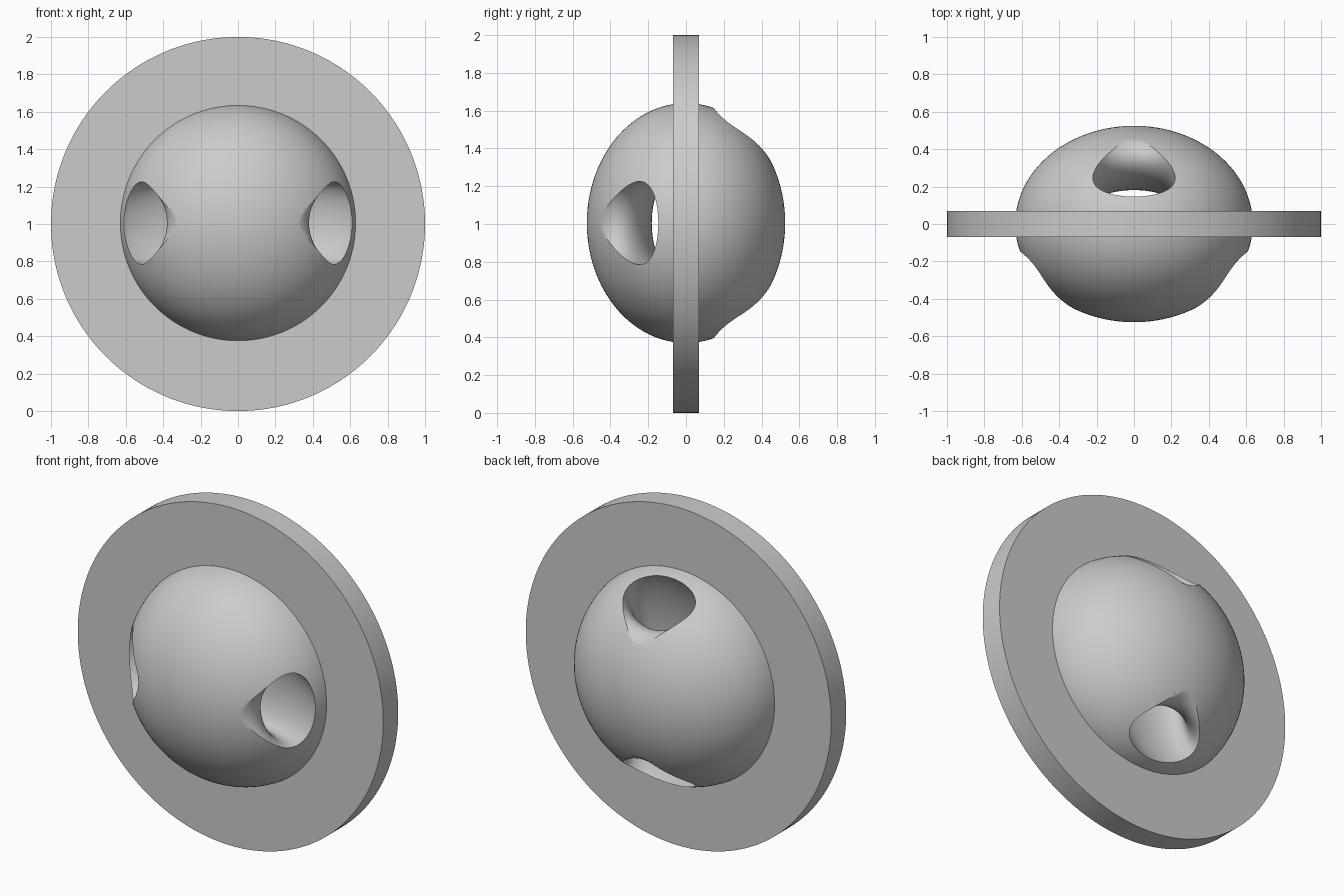
import bpy
import bmesh
from math import pi, radians
from mathutils import Vector

if "Cube" in bpy.data.objects:
    bpy.data.objects.remove(bpy.data.objects["Cube"])

CENTRE_Z = 1.005

grey = bpy.data.materials.new("light grey")
grey.use_nodes = True
grey.diffuse_color = (0.6, 0.6, 0.6, 1)
grey.node_tree.nodes["Principled BSDF"].inputs["Base Color"].default_value = (0.6, 0.6, 0.6, 1)


def smooth(obj, angle):
    bpy.ops.object.select_all(action="DESELECT")
    obj.select_set(True)
    bpy.context.view_layer.objects.active = obj
    bpy.ops.object.shade_smooth_by_angle(angle=radians(angle))


def apply_transform():
    bpy.ops.object.transform_apply(location=True, rotation=True, scale=True)


def tunnel_cutter(name, side, turned):
    """Flattened torus that hollows a curved passage through one face."""
    bpy.ops.mesh.primitive_torus_add(
        major_radius=0.57, minor_radius=0.19, major_segments=128, minor_segments=64)
    cutter = bpy.context.object
    cutter.name = name
    cutter.scale = (1, 0.47, 1.16)
    apply_transform()
    cutter.rotation_euler.y = pi / 2 if turned else 0
    cutter.location = (0, side * 0.36, CENTRE_Z)
    apply_transform()
    cutter.hide_render = True
    return cutter


# Domed body with its poles on the front and back
bpy.ops.mesh.primitive_uv_sphere_add(segments=128, ring_count=64, radius=1)
body = bpy.context.object
body.name = "domed_body"
body.rotation_euler.x = pi / 2
apply_transform()
body.scale = (0.635, 0.525, 0.635)
body.location.z = CENTRE_Z
apply_transform()
body.data.materials.append(grey)

# Sideways tunnel in the front, upright tunnel in the back
cutters = [tunnel_cutter("front_tunnel", -1, False),
           tunnel_cutter("back_tunnel", 1, True)]
for cutter in cutters:
    cut = body.modifiers.new(cutter.name, "BOOLEAN")
    cut.operation = "DIFFERENCE"
    cut.solver = "EXACT"
    cut.object = cutter
    bpy.context.view_layer.objects.active = body
    bpy.ops.object.modifier_apply(modifier=cut.name)
    bpy.data.objects.remove(cutter)
smooth(body, 30)

# Flat flange around the body, spun from a rectangle
bm = bmesh.new()
inner, outer, half = 0.59, 1.0, 0.07
corners = [bm.verts.new((x, y, 0)) for x, y in
           ((inner, -half), (outer, -half), (outer, half), (inner, half))]
edges = [bm.edges.new((corners[i], corners[(i + 1) % 4])) for i in range(4)]
bmesh.ops.spin(bm, geom=corners + edges, cent=Vector((0, 0, 0)), axis=Vector((0, 1, 0)),
               angle=2 * pi, steps=160, use_merge=True)
bmesh.ops.remove_doubles(bm, verts=bm.verts, dist=0.0001)
bmesh.ops.recalc_face_normals(bm, faces=bm.faces)
mesh = bpy.data.meshes.new("flange_ring")
bm.to_mesh(mesh)
bm.free()
ring = bpy.data.objects.new("flange_ring", mesh)
ring.location.z = 1
bpy.context.collection.objects.link(ring)
mesh.materials.append(grey)
smooth(ring, 30)
